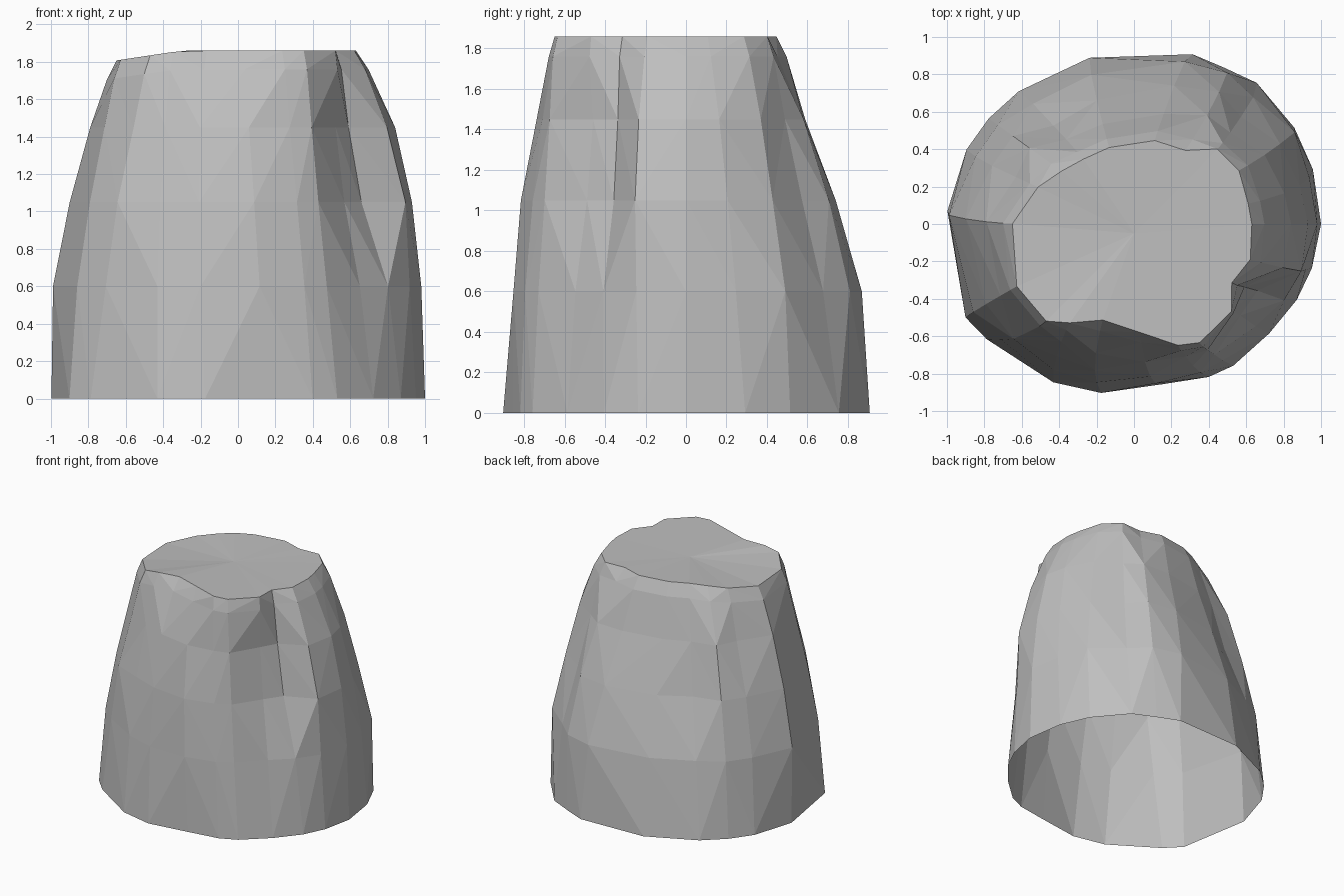
import bpy, bmesh, math

cube = bpy.data.objects.get("Cube")
if cube:
    bpy.data.objects.remove(cube, do_unlink=True)

# Single stone colour
stone = bpy.data.materials.new("stone grey")
stone.use_nodes = True
colour = (0.52, 0.52, 0.52, 1.0)
stone.diffuse_color = colour
stone.node_tree.nodes["Principled BSDF"].inputs["Base Color"].default_value = colour

# Ribs of the rock: angle at the foot, angle at the rim, radius at each height
HEIGHTS = (0, .6, 1.05, 1.45, 1.86)
RIBS = (
    (0, 0, 1.0, .98, .93, .84, .63),
    (17, 10, 1.0, .97, .91, .82, .62),
    (31, 27, 1.0, .99, .89, .79, .63),      # sharp ridge
    (49, 42, 1.0, .93, .81, .71, .6),       # shallow hollow
    (60, 55, .965, .95, .84, .7, .48),
    (71, 76, .96, .91, .77, .61, .46),
    (105, 108, .92, .83, .69, .56, .43),    # sharp ridge
    (131, 128, .94, .84, .68, .58, .44),    # cleft
    (144, 144, .96, .9, .8, .69, .48),
    (156, 159, .98, .92, .82, .68, .55),
    (176, 180, 1.0, .99, .9, .79, .65),
    (209, 208, 1.03, .98, .9, .81, .71),
    (218, 228, 1.0, .94, .89, .8, .7),
    (243, 237, .95, .89, .82, .74, .63),
    (259, 252, .92, .87, .81, .72, .54),
    (280, 273, .87, .86, .82, .74, .58),
    (296, 290, .91, .87, .82, .76, .69),
    (305, 299, .925, .87, .82, .78, .725),  # sharp ridge
    (321, 318, .93, .85, .75, .695, .7),
    (335, 329, .96, .9, .75, .68, .61),     # cleft
    (346, 343, .98, .95, .93, .83, .65),
)


def rib_points(foot, rim, *radii):
    """Points up one leaning rib, with a chipped shoulder under the rim."""
    levels = [[r, z] for r, z in zip(radii, HEIGHTS)]
    # The rim dips towards the right-hand side
    rim_x = radii[-1] * math.cos(math.radians(rim))
    levels[-1][1] -= max(0, -rim_x - .3) * .15
    shoulder = radii[-2] * .25 + radii[-1] * .75 + .015
    levels.insert(-1, [shoulder, levels[-1][1] - .1])
    points = []
    for r, z in levels:
        a = math.radians(foot + (rim - foot) * z / HEIGHTS[-1])
        points.append((r * math.cos(a), r * math.sin(a), z))
    return points


def bulge(p, q):
    """Distance of an edge's middle from the rock's axis."""
    return ((p.co + q.co) / 2).xy.length


# Faceted rock wall, open underneath, each panel split along its outer diagonal
bm = bmesh.new()
ribs = [[bm.verts.new(p) for p in rib_points(*rib)] for rib in RIBS]
for left, right in zip(ribs, ribs[1:] + ribs[:1]):
    for j in range(len(left) - 1):
        a, b, c, d = left[j], right[j], right[j + 1], left[j + 1]
        if bulge(a, c) > bulge(b, d):
            bm.faces.new((a, b, c))
            bm.faces.new((a, c, d))
        else:
            bm.faces.new((a, b, d))
            bm.faces.new((b, c, d))

# Nearly flat top
centre = bm.verts.new((0, -.05, 1.85))
for left, right in zip(ribs, ribs[1:] + ribs[:1]):
    bm.faces.new((left[-1], right[-1], centre))

mesh = bpy.data.meshes.new("rock")
bm.to_mesh(mesh)
bm.free()
mesh.materials.append(stone)
rock = bpy.data.objects.new("rock", mesh)
bpy.context.collection.objects.link(rock)
